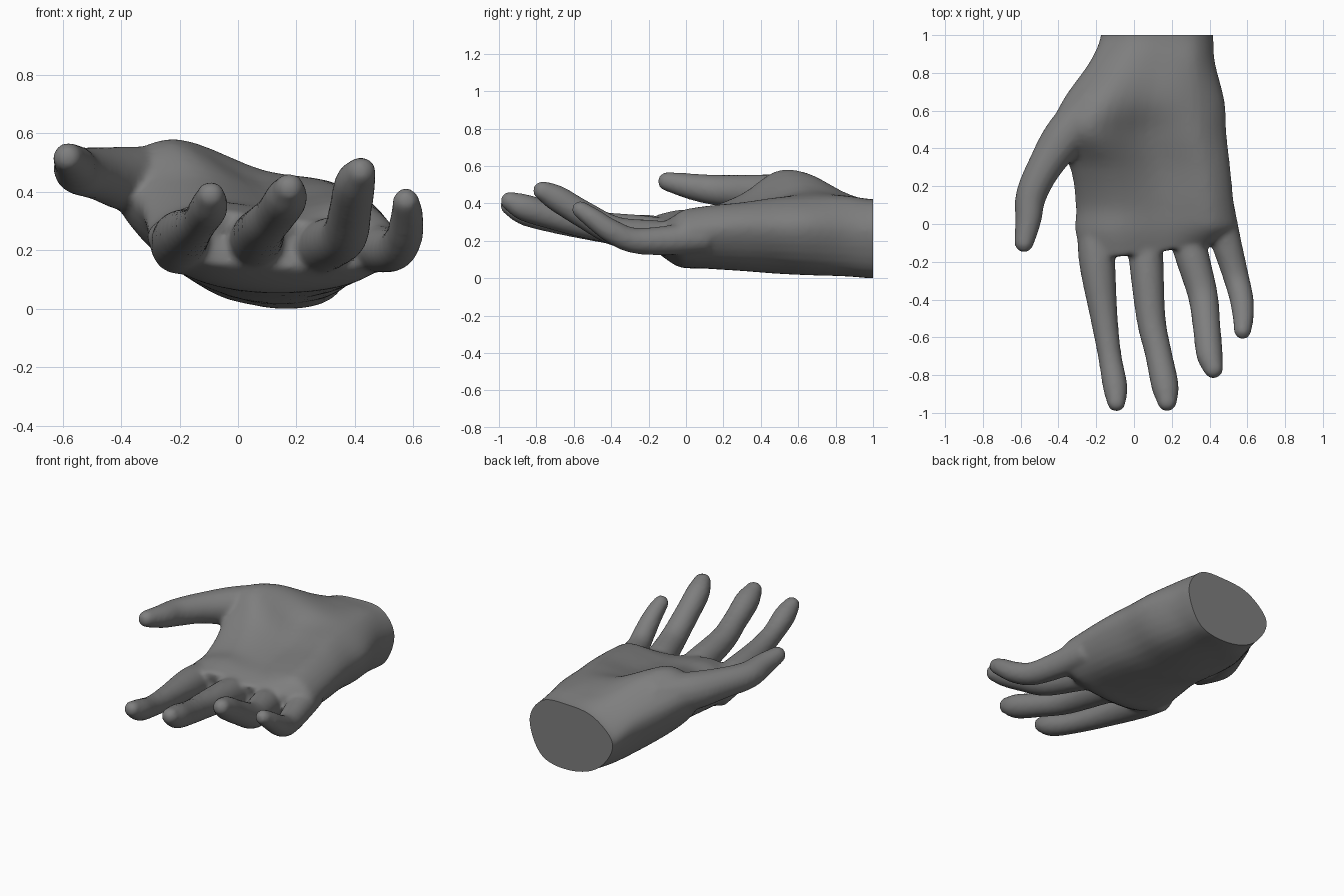
import bpy, bmesh
from math import sin, cos, pi
from mathutils import Vector

if "Cube" in bpy.data.objects:
    bpy.data.objects.remove(bpy.data.objects["Cube"])

skin = bpy.data.materials.new("plain grey")
skin.use_nodes = True
GREY = (0.21, 0.21, 0.21, 1)
skin.diffuse_color = GREY
skin.node_tree.nodes["Principled BSDF"].inputs["Base Color"].default_value = GREY


def spline(pts, steps, closed=False):
    """Smooth curve through points of any dimension."""
    pts = [Vector(p) for p in pts]
    n = len(pts)
    pick = (lambda i: pts[i % n]) if closed else (lambda i: pts[min(max(i, 0), n - 1)])
    out = []
    for i in range(n if closed else n - 1):
        a, b, c, d = (pick(i + k) for k in (-1, 0, 1, 2))
        for s in range(steps):
            t = s / steps
            out.append((b * 2 + (c - a) * t + (a * 2 - b * 5 + c * 4 - d) * t**2
                        + (b * 3 - a - c * 3 + d) * t**3) / 2)
    return out if closed else out + [pts[-1]]


def loft(bm, rings):
    """Skin a closed solid over equal rings."""
    rows = [[bm.verts.new(p) for p in ring] for ring in rings]
    n = len(rows[0])
    for a, b in zip(rows, rows[1:]):
        for i in range(n):
            j = (i + 1) % n
            bm.faces.new((a[i], a[j], b[j], b[i]))
    bm.faces.new(rows[0][::-1])
    bm.faces.new(rows[-1])


def digit(bm, path, flat=1.0, sides=16):
    """Round tube along (x, y, z, radius) points with a domed tip."""
    line = spline(path, 5)
    mids = [Vector(p[:3]) for p in line]
    radii = [p[3] for p in line]
    end, r = mids[-1], radii[-1]
    way = (mids[-1] - mids[-2]).normalized()
    for k in range(1, 5):
        a = k * pi / 9
        mids.append(end + way * r * sin(a))
        radii.append(r * cos(a))
    rings = []
    for i, (m, r) in enumerate(zip(mids, radii)):
        t = (mids[min(i + 1, len(mids) - 1)] - mids[max(i - 1, 0)]).normalized()
        side = t.cross(Vector((0, 0, 1))).normalized()
        up = side.cross(t)
        rings.append([m + side * r * cos(2 * pi * k / sides) + up * r * flat * sin(2 * pi * k / sides)
                      for k in range(sides)])
    loft(bm, rings)


bm = bmesh.new()

# Palm and wrist: y, left x z, right x z, three top heights, three bottom heights
sections = [
    (1.06, -.18, .25, .42, .25, .39, .42, .40, .07, .0, .04),
    (.98, -.18, .25, .42, .25, .39, .42, .40, .07, .0, .04),
    (.85, -.24, .33, .43, .26, .45, .44, .42, .08, .01, .05),
    (.65, -.38, .42, .48, .27, .56, .47, .42, .15, .02, .06),
    (.48, -.44, .44, .49, .27, .57, .43, .42, .19, .03, .07),
    (.3, -.34, .36, .51, .27, .45, .38, .40, .14, .04, .08),
    (.1, -.31, .27, .53, .25, .37, .35, .38, .11, .05, .09),
    (-.05, -.31, .25, .55, .22, .36, .33, .35, .11, .06, .1),
    (-.18, -.27, .25, .52, .2, .33, .3, .28, .16, .14, .14),
]
palm = []
for y, xl, zl, xr, zr, *h in spline(sections, 5):
    outline = zip((0, .23, .55, .85, 1, .85, .5, .17), (zl, *h[:3], zr, *h[:2:-1]))
    slant = max(0, -y) * .6
    palm.append([(p[0], y + slant * ((p[0] - xl) / (xr - xl)) ** 2, p[1])
                 for p in spline([(xl + (xr - xl) * u, z) for u, z in outline], 5, True)])
loft(bm, palm)

# Fingers and thumb
index = [(-.2, 0, .21, .1), (-.195, -.2, .24, .097), (-.158, -.5, .27, .073),
         (-.128, -.7, .3, .063), (-.1, -.86, .345, .066), (-.093, -.945, .385, .05)]
middle = [(.05, 0, .2, .095), (.065, -.2, .24, .092), (.09, -.5, .28, .078),
          (.128, -.68, .32, .072), (.165, -.86, .375, .073), (.175, -.94, .41, .053)]
ring = [(.26, 0, .2, .095), (.31, -.18, .22, .09), (.365, -.38, .25, .08),
        (.385, -.55, .34, .074), (.4, -.69, .425, .071), (.42, -.765, .465, .054)]
pinky = [(.44, .1, .22, .09), (.49, -.1, .2, .08), (.54, -.28, .2, .069),
         (.57, -.4, .25, .064), (.578, -.5, .32, .056), (.575, -.565, .365, .047)]
thumb = [(-.2, .64, .43, .12), (-.36, .47, .44, .115), (-.475, .3, .46, .092),
         (-.545, .15, .47, .082), (-.56, .02, .49, .07), (-.582, -.1, .515, .052)]
for path in (index, middle, ring, pinky, thumb):
    digit(bm, path)

bmesh.ops.recalc_face_normals(bm, faces=bm.faces)
mesh = bpy.data.meshes.new("hand")
bm.to_mesh(mesh)
bm.free()
hand = bpy.data.objects.new("hand", mesh)
bpy.context.collection.objects.link(hand)
bpy.context.view_layer.objects.active = hand
hand.select_set(True)

# Fuse the parts and soften the webs between them
fuse = hand.modifiers.new("fuse", 'REMESH')
fuse.mode = 'VOXEL'
fuse.voxel_size = .014
soften = hand.modifiers.new("soften", 'SMOOTH')
soften.factor = .5
soften.iterations = 8
for m in ("fuse", "soften"):
    bpy.ops.object.modifier_apply(modifier=m)

# Flat wrist end
bm = bmesh.new()
bm.from_mesh(hand.data)
cut = bmesh.ops.bisect_plane(bm, geom=bm.verts[:] + bm.edges[:] + bm.faces[:],
                             plane_co=(0, 1, 0), plane_no=(0, 1, 0), clear_outer=True)
rim = [e for e in cut["geom_cut"] if isinstance(e, bmesh.types.BMEdge)]
bmesh.ops.contextual_create(bm, geom=rim)
bmesh.ops.translate(bm, verts=bm.verts, vec=(0, 0, -min(v.co.z for v in bm.verts)))
bm.to_mesh(hand.data)
bm.free()

hand.data.materials.clear()
hand.data.materials.append(skin)
bpy.ops.object.shade_smooth_by_angle(angle=.7)
